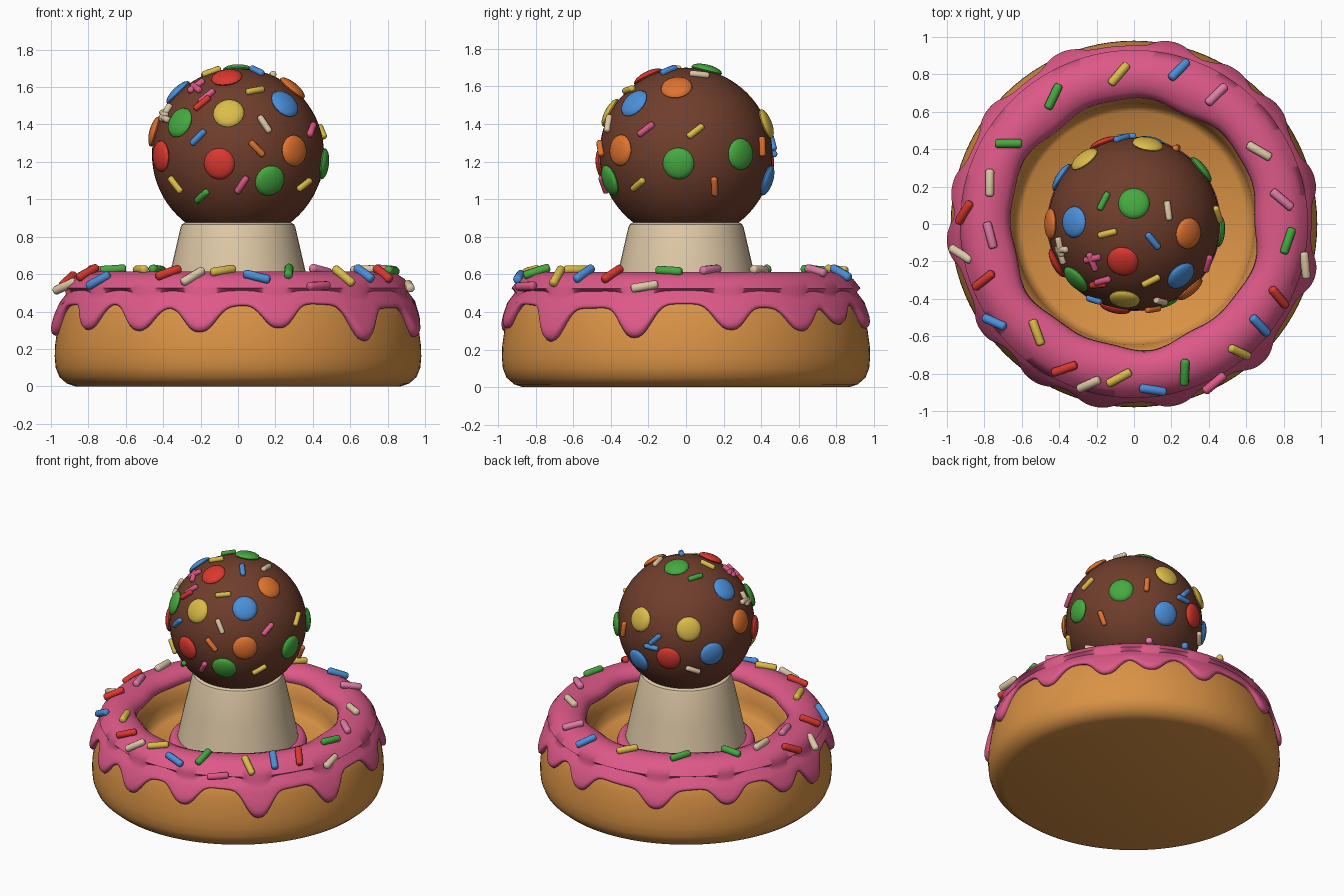
import bpy, math
from math import sin, cos, radians, pi, exp
from mathutils import Vector, Matrix

if "Cube" in bpy.data.objects:
    bpy.data.objects.remove(bpy.data.objects["Cube"])

COLORS = {
    "dough": (0.70, 0.29, 0.06), "icing pink": (0.73, 0.10, 0.25),
    "chocolate": (0.16, 0.048, 0.025), "cream": (0.73, 0.58, 0.38),
    "red": (0.71, 0.04, 0.028), "yellow": (0.71, 0.50, 0.065),
    "green": (0.06, 0.40, 0.05), "blue": (0.07, 0.28, 0.71),
    "orange": (0.75, 0.17, 0.028), "light pink": (0.73, 0.20, 0.38)}
MATS = {}
for n, c in COLORS.items():
    MATS[n] = bpy.data.materials.new(n)
    MATS[n].diffuse_color = (*c, 1)


def make(name, verts, faces, color, matrix=None, angle=50):
    me = bpy.data.meshes.new(name)
    me.from_pydata(verts, [], faces)
    me.materials.append(MATS[color])
    ob = bpy.data.objects.new(name, me)
    bpy.context.collection.objects.link(ob)
    if matrix:
        ob.matrix_world = matrix
    bpy.ops.object.select_all(action='DESELECT')
    ob.select_set(True)
    bpy.context.view_layer.objects.active = ob
    bpy.ops.object.shade_smooth_by_angle(angle=radians(angle))
    return ob


def sweep(name, section, color, seg, closed=False, **kw):
    """Revolve section(angle) -> [(r, z)...], listed from bottom to top on the outside."""
    verts, faces = [], []
    n = len(section(0))
    for i in range(seg):
        a = 2 * pi * i / seg
        verts += [(r * sin(a), -r * cos(a), z) for r, z in section(a)]
    for i in range(seg):
        j = (i + 1) % seg
        for k in range(n if closed else n - 1):
            m = (k + 1) % n
            faces.append((i * n + k, j * n + k, j * n + m, i * n + m))
    if not closed:  # caps
        faces.append([i * n for i in reversed(range(seg))])
        faces.append([i * n + n - 1 for i in range(seg)])
    return make(name, verts, faces, color, **kw)


def interp(x, pts):
    for (x0, y0), (x1, y1) in zip(pts, pts[1:]):
        if x <= x1:
            t = max(0, (x - x0) / (x1 - x0))
            return y0 + (y1 - y0) * t
    return pts[-1][1]


# Dough with a sunken floor in the hole
WALL = [(0.0, 0.87), (0.015, 0.915), (0.05, 0.955), (0.10, 0.975), (0.16, 0.98), (0.22, 0.978),
        (0.30, 0.967), (0.38, 0.95), (0.45, 0.925), (0.51, 0.88), (0.55, 0.83)]
dough = [(r, z) for z, r in WALL] + [(0.76, 0.565), (0.70, 0.545), (0.665, 0.49),
                                     (0.645, 0.42), (0.635, 0.35), (0.60, 0.32)]
sweep("doughnut_base", lambda a: dough, "dough", 96)

# Icing with drips: angle from the front, lowest height
DRIPS = [(-12, .30), (13, .30), (43, .25), (74, .26), (104, .30), (129, .31), (147, .33), (168, .30),
         (203, .31), (232, .31), (258, .32), (276, .28), (305, .29), (327, .30)]


def drip(a):
    best = 0
    for d, z in DRIPS:
        diff = (math.degrees(a) - d + 180) % 360 - 180
        best = max(best, (0.43 - z) * exp(-(abs(diff) / 6.2) ** 2.6))
    return best


TOP = [(0.662, 0.53), (0.672, 0.565), (0.70, 0.592), (0.75, 0.61), (0.80, 0.613),
       (0.85, 0.60), (0.89, 0.575), (0.93, 0.525)]


def icing(a):
    d = drip(a)
    low = 0.43 - d + 0.012 * sin(5 * a)
    wob = 0.012 * sin(6 * a + 1) + 0.008 * sin(11 * a)
    pts = [(interp(low + 0.01, WALL) - 0.02, low + 0.01), (interp(low, WALL) + 0.012, low)]
    for i in range(1, 9):
        t = i / 9
        z = low + (0.525 - low) * t ** 1.3
        bulge = 0.026 + 0.09 * d * exp(-((t - 0.3) / 0.35) ** 2)
        pts.append((interp(z, WALL) + bulge * min(1, 0.65 + t * 1.6), z))
    pts += [(r + wob * max(0, (0.76 - r) / 0.1), z) for r, z in reversed(TOP)]
    pts += [(0.69 + wob, 0.50), (0.80, 0.48)]
    return pts


sweep("pink_icing", icing, "icing pink", 288, closed=True, angle=70)

# Inner icing collar and stand
sweep("inner_icing_ring", lambda a: [(0.415 + 0.05 * cos(t * pi / 5), 0.355 + 0.05 * sin(t * pi / 5))
                                     for t in range(10)], "icing pink", 64, closed=True)
sweep("cone_stand", lambda a: [(0.425, 0.31), (0.36, 0.62), (0.307, 0.85), (0.30, 0.866), (0.285, 0.875)],
      "cream", 40, angle=35)

# Chocolate ball
R, C = 0.46, Vector((0, 0, 1.24))
ball = [(R * cos(radians(t)), 1.24 + R * sin(radians(t))) for t in [-89.5] + list(range(-85, 90, 5)) + [89.5]]
sweep("chocolate_ball", lambda a: ball, "chocolate", 64)


def frame(pos, normal, along):
    z = normal.normalized()
    x = (along - z * along.dot(z)).normalized()
    return Matrix.Translation(pos) @ Matrix((x, z.cross(x), z)).transposed().to_4x4()


def view_axes(az, el):
    """Right, up and toward-camera axes; az counted from the front to the right."""
    a, e = radians(az), radians(el)
    d = Vector((sin(a) * cos(e), -cos(a) * cos(e), sin(e)))
    r = Vector((cos(a), sin(a), 0))
    return r, d.cross(r), d


VIEWS = {"F": view_axes(0, 0), "R": view_axes(90, 0), "T": view_axes(0, 90), "B": view_axes(220, 25)}


def on_ball(view, u, v, ang=0, lift=0):
    r, up, d = VIEWS[view]
    if view in "FR":
        v -= 1.24
    n = (r * u + up * v + d * math.sqrt(max(0, R * R - u * u - v * v))).normalized()
    return frame(C + n * (R + lift), n, r * cos(radians(ang)) + up * sin(radians(ang)) + d * 0.01)


def sprinkle(name, color, length, rad, matrix):
    h = length / 2
    prof = [(rad * .6, -h), (rad * .9, -h + rad * .25), (rad, -h + rad * .6),
            (rad, h - rad * .6), (rad * .9, h - rad * .25), (rad * .6, h)]
    sweep(name, lambda a: prof, color, 10, matrix=matrix @ Matrix.Rotation(pi / 2, 4, 'Y'))


# Round candies on the ball
CANDY = [("T", -.06, -.20, "red"), ("F", -.05, 1.46, "yellow"), ("F", -.31, 1.41, "green"),
         ("F", .25, 1.51, "blue"), ("T", .29, -.05, "orange"), ("T", -.32, .01, "blue"),
         ("T", 0, .11, "green"), ("F", -.41, 1.23, "red"), ("F", -.10, 1.19, "red"),
         ("F", .30, 1.26, "orange"), ("F", .17, 1.10, "green"), ("R", -.04, 1.19, "green"),
         ("B", .34, -.01, "orange"), ("R", .29, 1.24, "green"), ("R", .43, 1.10, "blue"),
         ("R", .425, 1.40, "yellow"), ("B", -.02, -.05, "yellow"), ("B", -.155, -.24, "red"),
         ("B", .135, -.22, "blue")]
lentil = [(0.084 * cos(radians(t)), 0.03 * sin(radians(t))) for t in (-88, -60, -30, 0, 20, 40, 60, 75, 88)]
for i, (v, x, y, c) in enumerate(CANDY):
    sweep(f"candy_{i + 1}", lambda a: lentil, c, 20, matrix=on_ball(v, x, y))

# Small sprinkles on the ball
BITS = [("F", -.38, 1.46, 70, "cream"), ("F", -.22, 1.60, 60, "icing pink"), ("F", -.19, 1.51, 45, "red"),
        ("F", -.21, 1.33, 40, "blue"), ("F", .14, 1.40, -60, "cream"), ("F", .10, 1.27, -45, "orange"),
        ("F", .02, 1.08, 60, "icing pink"), ("F", -.33, 1.08, -35, "yellow"), ("F", -.19, 1.02, 45, "green"),
        ("F", .35, 1.08, 5, "yellow"), ("R", -.21, 1.37, 30, "icing pink"), ("R", .05, 1.36, 40, "yellow"),
        ("R", .15, 1.07, 100, "orange"), ("T", -.16, .12, 65, "green"), ("T", .18, .07, -85, "cream"),
        ("T", -.14, -.05, 15, "yellow"), ("T", .10, -.09, -50, "blue"), ("T", -.22, -.20, -80, "icing pink"),
        ("T", -.39, -.12, 85, "cream"), ("T", .09, -.30, 35, "yellow"), ("B", -.24, -.11, 35, "blue"),
        ("B", .01, -.32, -35, "cream"), ("B", .32, .33, -70, "icing pink"), ("B", .40, .12, 20, "cream"),
        ("R", .40, 1.28, 80, "orange"), ("T", -.04, .46, 30, "blue")]
for i, (v, x, y, ang, c) in enumerate(BITS):
    sprinkle(f"ball_sprinkle_{i + 1}", c, 0.105, 0.018, on_ball(v, x, y, ang, 0.007))

# Large sprinkles on the icing: x, y, angle seen from above
RODS = [(-.08, .80, 50, "yellow"), (.24, .82, 50, "blue"), (-.43, .68, 65, "green"), (.44, .69, 45, "light pink"),
        (-.67, .43, 0, "green"), (-.77, .22, 90, "cream"), (-.90, .06, 40, "red"), (-.77, -.06, -75, "light pink"),
        (-.92, -.16, -25, "cream"), (-.80, -.30, 35, "red"), (-.74, -.52, -5, "blue"), (-.52, -.58, -70, "yellow"),
        (-.37, -.77, 25, "red"), (-.24, -.85, 40, "cream"), (-.08, -.82, 30, "yellow"), (.10, -.88, -20, "blue"),
        (.27, -.79, 90, "green"), (.43, -.85, 40, "icing pink"), (.56, -.68, -35, "yellow"),
        (.67, -.54, -45, "blue"), (.77, -.39, -45, "red"), (.91, -.22, -80, "cream"), (.82, -.09, 70, "green"),
        (.79, .13, -40, "light pink"), (.67, .39, -30, "cream")]
for i, (x, y, ang, c) in enumerate(RODS):
    r = math.hypot(x, y)
    slope = (interp(r + .03, TOP) - interp(r - .03, TOP)) / .06
    n = Vector((-slope * x / r, -slope * y / r, 1)).normalized()
    pos = Vector((x, y, interp(r, TOP))) + n * 0.012
    sprinkle(f"icing_sprinkle_{i + 1}", c, 0.145, 0.024,
             frame(pos, n, Vector((cos(radians(ang)), sin(radians(ang)), 0))))

for m in bpy.data.materials:
    if m.users and not m.is_grease_pencil:
        m.use_nodes = True
        m.node_tree.nodes["Principled BSDF"].inputs["Base Color"].default_value = m.diffuse_color
